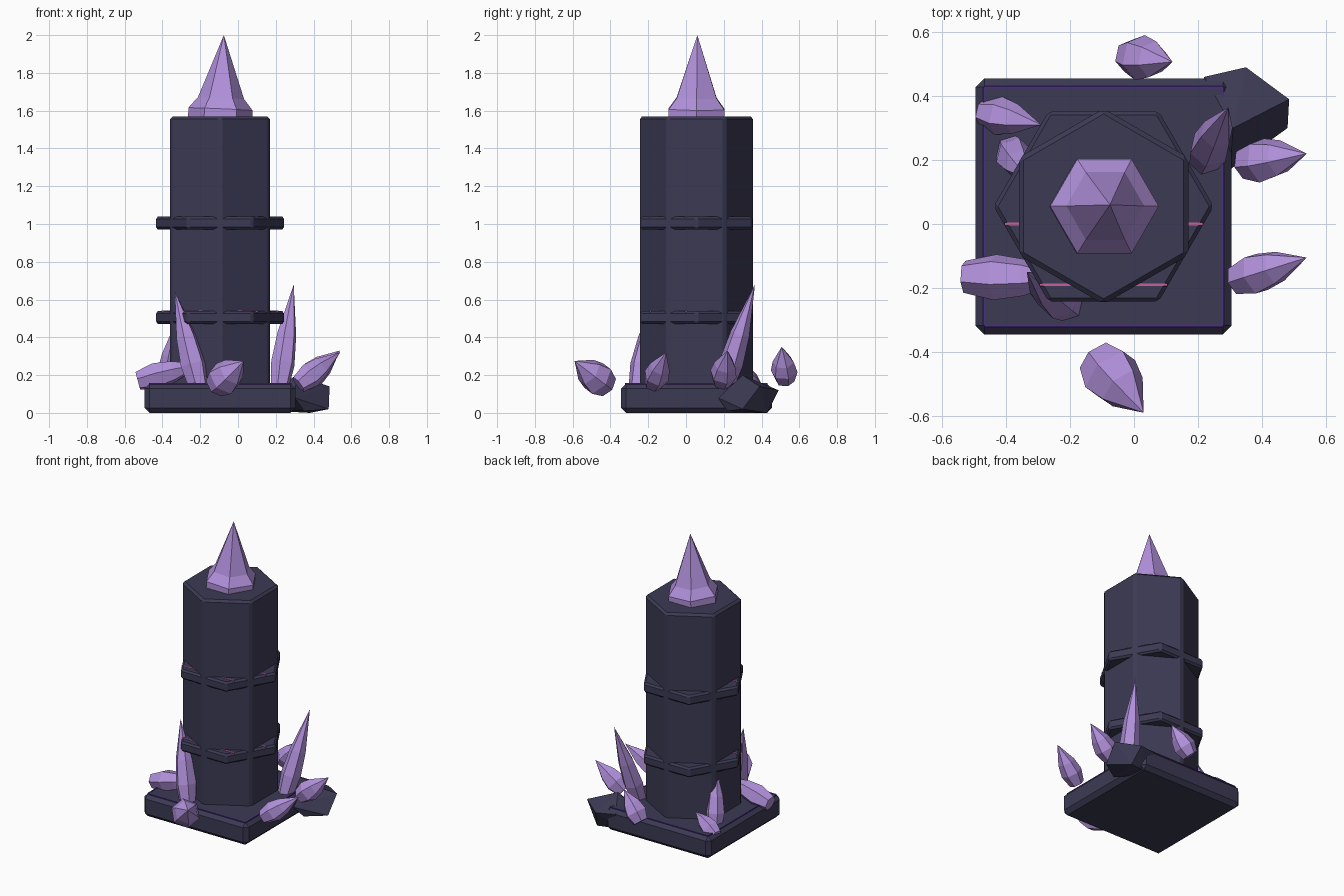
import bpy, bmesh, math
from mathutils import Vector

if "Cube" in bpy.data.objects:
    bpy.data.objects.remove(bpy.data.objects["Cube"])

CX, CY = -0.095, 0.055          # axis of the tower


def material(name, rgb):
    m = bpy.data.materials.new(name)
    m.diffuse_color = (*rgb, 1)
    m.use_nodes = True
    m.node_tree.nodes["Principled BSDF"].inputs["Base Color"].default_value = m.diffuse_color
    return m


STONE = material("dark slate stone", (0.045, 0.042, 0.088))
CRYSTAL = material("lilac crystal", (0.445, 0.283, 0.716))
VIOLET = material("deep violet", (0.07, 0.026, 0.22))
PINK = material("rose pink", (0.58, 0.12, 0.33))


def finish(bm, name, mat, bevel=0):
    bmesh.ops.recalc_face_normals(bm, faces=bm.faces)
    me = bpy.data.meshes.new(name)
    bm.to_mesh(me)
    bm.free()
    me.materials.append(mat)
    ob = bpy.data.objects.new(name, me)
    bpy.context.collection.objects.link(ob)
    if bevel:
        mod = ob.modifiers.new("bevel", 'BEVEL')
        mod.width, mod.segments = bevel, 1
    return ob


def loft(name, base, tip, profile, mat, sides=6, turn=0, bevel=0):
    """Stack of regular polygons from base to tip; radius 0 makes a point."""
    bm = bmesh.new()
    base, tip = Vector(base), Vector(tip)
    rot = Vector((0, 0, 1)).rotation_difference(tip - base)
    rings = []
    for t, r in profile:
        c = base.lerp(tip, t)
        if r == 0:
            rings.append([bm.verts.new(c)])
            continue
        angles = [turn + 2 * math.pi * i / sides for i in range(sides)]
        rings.append([bm.verts.new(c + rot @ Vector((r * math.cos(a), r * math.sin(a), 0)))
                      for a in angles])
    for a, b in zip(rings, rings[1:]):
        for i in range(sides):
            j = (i + 1) % sides
            if len(b) == 1:
                bm.faces.new((a[i], a[j], b[0]))
            else:
                bm.faces.new((a[i], a[j], b[j], b[i]))
    for ring in (rings[0], rings[-1]):
        if len(ring) > 1:
            bm.faces.new(ring)
    return finish(bm, name, mat, bevel)


def box(name, lo, hi, mat, bevel=0):
    bm = bmesh.new()
    bmesh.ops.create_cube(bm, size=1)
    for v in bm.verts:
        v.co = [(a + b) / 2 + c * (b - a) for a, b, c in zip(lo, hi, v.co)]
    return finish(bm, name, mat, bevel)


# Square plinth
box("plinth", (CX - 0.4, CY - 0.4, 0), (CX + 0.4, CY + 0.4, 0.155), STONE, 0.027)

# Thin violet lines along the plinth's upper bevel
d, w = 0.373, 0.004
for i, (sx, sy) in enumerate(((1, 0), (-1, 0), (0, 1), (0, -1))):
    hx, hy = (w, d) if sx else (d, w)
    x, y = CX + sx * d, CY + sy * d
    box(f"plinth_edge_line_{i + 1}", (x - hx, y - hy, 0.15), (x + hx, y + hy, 0.157), VIOLET)

# Hexagonal column, corners facing front and back
loft("column", (CX, CY, 0.12), (CX, CY, 1.57), [(0, 0.306), (1, 0.306)], STONE,
     turn=math.pi / 6, bevel=0.015)

# Bands turned half a side, with thin pink seams on top
for i, z in enumerate((0.505, 1.005)):
    loft(f"band_{i + 1}", (CX, CY, z - 0.034), (CX, CY, z + 0.034), [(0, 0.344), (1, 0.344)],
         STONE, bevel=0.012)
    for j, (y, half) in enumerate(((0.0, 0.31), (-0.19, 0.2))):
        box(f"band_{i + 1}_seam_{j + 1}", (CX - half, y - 0.004, z + 0.029),
            (CX + half, y + 0.004, z + 0.036), PINK)

# Crystal spire on top
loft("spire", (CX, CY, 1.55), (CX + 0.02, CY + 0.005, 2.0),
     [(0, 0.17), (0.13, 0.17), (0.26, 0.122), (1, 0)], CRYSTAL)

# Crystals around the foot: name, base, tip, radius
shards = [
    ("tall_back_right", (0.215, 0.19, 0.1), (0.295, 0.365, 0.68), 0.065),
    ("tall_front_left", (-0.2, -0.26, 0.1), (-0.335, -0.15, 0.645), 0.068),
    ("back_left", (-0.39, 0.24, 0.1), (-0.33, 0.14, 0.48), 0.06),
    ("back_left_low", (-0.475, 0.35, 0.13), (-0.29, 0.31, 0.23), 0.06),
    ("front_left_low", (-0.53, -0.165, 0.17), (-0.19, -0.17, 0.26), 0.073),
    ("front", (-0.115, -0.42, 0.145), (0.03, -0.59, 0.275), 0.094),
    ("right_front", (0.32, -0.175, 0.15), (0.54, -0.105, 0.32), 0.068),
    ("right_back", (0.345, 0.19, 0.16), (0.54, 0.22, 0.33), 0.072),
    ("back", (-0.02, 0.525, 0.17), (0.12, 0.507, 0.35), 0.072),
]
for name, base, tip, r in shards:
    loft(f"crystal_{name}", base, tip,
         [(0, 0.7 * r), (0.28, r), (0.55, 0.8 * r), (1, 0)], CRYSTAL, turn=0.3)

# Faceted boulder at the back right corner
bm = bmesh.new()
for p in ((.35, .49, .12), (.485, .39, .14), (.48, .3, .02), (.22, .46, .13), (.31, .3, .2),
          (.3, .17, .08), (.35, .22, .01), (.38, .43, 0), (.15, .3, .1), (.2, .4, .01)):
    bm.verts.new(p)
bmesh.ops.convex_hull(bm, input=bm.verts)
finish(bm, "boulder", STONE)
